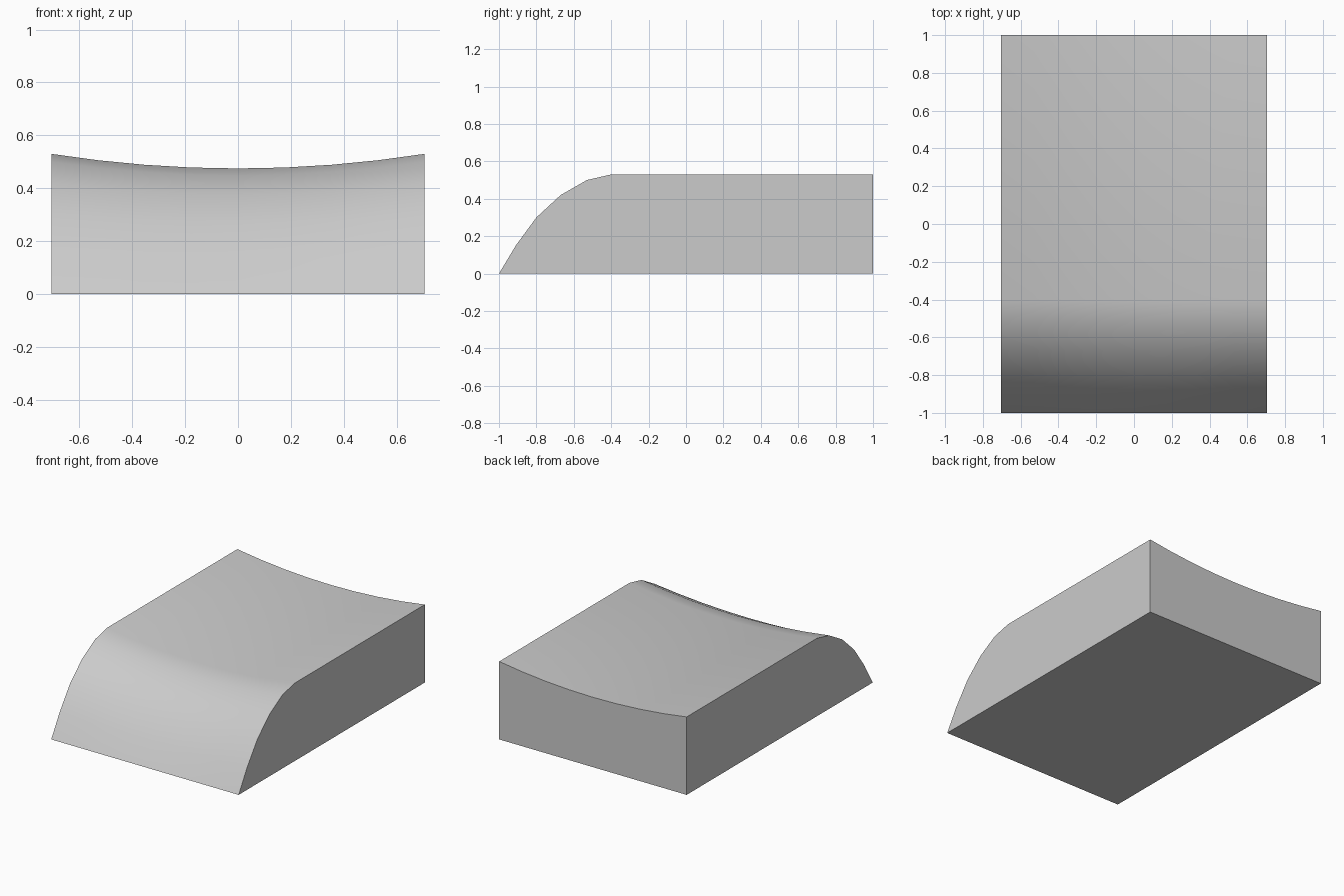
import bpy, bmesh, math

if "Cube" in bpy.data.objects:
    bpy.data.objects.remove(bpy.data.objects["Cube"])

HALF_W = 0.705
SEGMENTS = 8
EDGE_Z, MID_Z = 0.53, 0.475

# Side profile: curved front slope, flat top, straight back
profile = [(-1, 0), (-0.91, 0.15), (-0.80, 0.30), (-0.67, 0.42),
           (-0.53, 0.50), (-0.40, 0.53), (1, 0.53), (1, 0)]

bm = bmesh.new()

# Profile sections across the width, lowered towards the middle for the dished top
sections = []
for i in range(SEGMENTS + 1):
    t = 2 * i / SEGMENTS - 1
    scale = (MID_Z + (EDGE_Z - MID_Z) * t * t) / EDGE_Z
    sections.append([bm.verts.new((t * HALF_W, y, z * scale)) for y, z in profile])

# Skin between neighbouring sections, then flat end caps
n = len(profile)
for a, b in zip(sections, sections[1:]):
    for j in range(n):
        k = (j + 1) % n
        bm.faces.new((a[j], a[k], b[k], b[j]))
bm.faces.new(sections[0])
bm.faces.new(sections[-1])
bmesh.ops.recalc_face_normals(bm, faces=bm.faces)

mesh = bpy.data.meshes.new("dished_block")
bm.to_mesh(mesh)
bm.free()
block = bpy.data.objects.new("dished_block", mesh)
bpy.context.collection.objects.link(block)

# Smooth curved surfaces with sharp outer edges
bpy.context.view_layer.objects.active = block
block.select_set(True)
bpy.ops.object.shade_smooth_by_angle(angle=math.radians(35))
